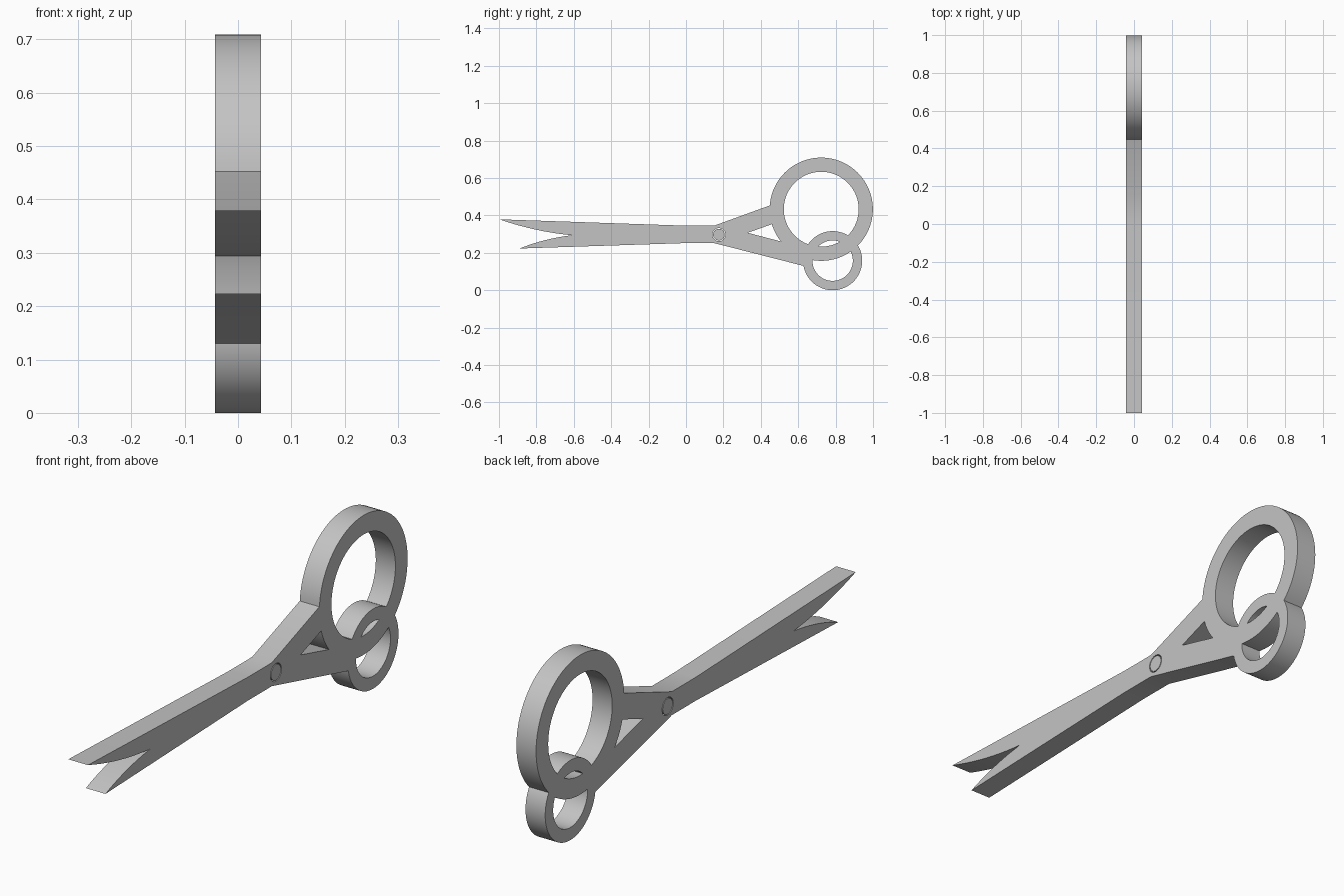
import bpy, bmesh, math
from mathutils import Vector

HALF = 0.043          # half thickness of the whole tool
PIVOT = (0.176, 0.297)

cube = bpy.data.objects.get("Cube")
if cube:
    bpy.data.objects.remove(cube, do_unlink=True)

steel = bpy.data.materials.new("plain grey")
steel.use_nodes = True
GREY = (0.55, 0.55, 0.55, 1)
steel.diffuse_color = GREY
steel.node_tree.nodes["Principled BSDF"].inputs["Base Color"].default_value = GREY


def circle(centre, r, n=96):
    return [(centre[0] + r * math.cos(2 * math.pi * i / n),
             centre[1] + r * math.sin(2 * math.pi * i / n)) for i in range(n)]


def bend(a, mid, b, n=10):
    """Points of a quadratic curve from a to b, without b."""
    a, mid, b = Vector(a), Vector(mid), Vector(b)
    return [tuple(a * (1 - t) ** 2 + mid * 2 * t * (1 - t) + b * t * t)
            for t in (i / n for i in range(n))]


def prism(name, outline, half=HALF):
    """Side-view outline (y, z) extruded across x."""
    bm = bmesh.new()
    face = bm.faces.new([bm.verts.new((-half, y, z)) for y, z in outline])
    moved = bmesh.ops.extrude_face_region(bm, geom=[face])["geom"]
    bmesh.ops.translate(bm, vec=(2 * half, 0, 0),
                        verts=[v for v in moved if isinstance(v, bmesh.types.BMVert)])
    bmesh.ops.recalc_face_normals(bm, faces=bm.faces)
    mesh = bpy.data.meshes.new(name)
    bm.to_mesh(mesh)
    bm.free()
    mesh.materials.append(steel)
    ob = bpy.data.objects.new(name, mesh)
    bpy.context.collection.objects.link(ob)
    return ob


def combine(ob, other, operation):
    """Boolean with another part, which is then removed."""
    mod = ob.modifiers.new("join", "BOOLEAN")
    mod.operation, mod.solver, mod.object = operation, "EXACT", other
    bpy.context.view_layer.objects.active = ob
    bpy.ops.object.modifier_apply(modifier=mod.name)
    bpy.data.objects.remove(other, do_unlink=True)


def ring(name, centre, outer, inner):
    ob = prism(name, circle(centre, outer))
    combine(ob, prism("ring_cutter", circle(centre, inner), 0.1), "DIFFERENCE")
    return ob


# Blades with the open tip, and the two arms of the handle
upper_tip, lower_tip, crotch = (-1, 0.379), (-0.89, 0.223), (-0.61, 0.294)
outline = [(0.15, 0.345), (0.445, 0.452), (0.48, 0.46), (0.49, 0.364),
           (0.33, 0.307), (0.51, 0.26), (0.66, 0.21), (0.64, 0.127),
           (0.15, 0.252), (0, 0.252)]
outline += bend(lower_tip, (-0.76, 0.276), crotch)
outline += bend(crotch, (-0.80, 0.311), upper_tip)
outline += [upper_tip, (0, 0.345)]
scissors = prism("blades_and_handles", outline)

# Finger and thumb rings
combine(scissors, ring("finger_ring", (0.723, 0.433), 0.276, 0.2), "UNION")
combine(scissors, ring("thumb_ring", (0.784, 0.158), 0.158, 0.108), "UNION")

# Pivot hole and pin
combine(scissors, prism("pivot_cutter", circle(PIVOT, 0.035, 48), 0.1), "DIFFERENCE")
pin = prism("pivot_pin", circle(PIVOT, 0.031, 48))

for ob in (scissors, pin):
    bpy.ops.object.select_all(action="DESELECT")
    ob.select_set(True)
    bpy.context.view_layer.objects.active = ob
    bpy.ops.object.shade_smooth_by_angle(angle=math.radians(30))
